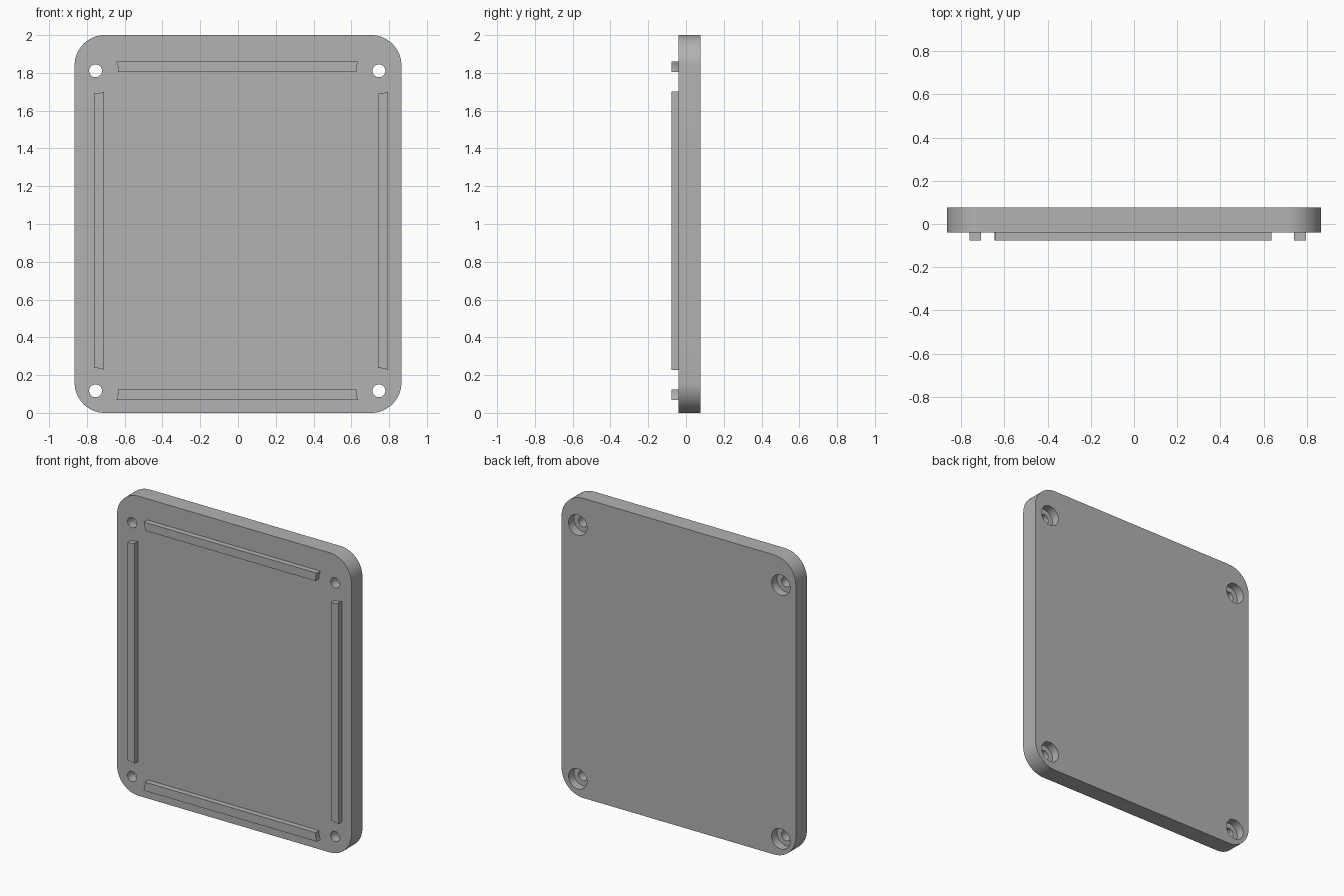
import bpy
import math
from mathutils import Vector

if "Cube" in bpy.data.objects:
    bpy.data.objects.remove(bpy.data.objects["Cube"], do_unlink=True)

W, H = 0.865, 2.0                               # half width, height
BACK, FACE, RIB = 0.077, -0.04, -0.077          # depth levels along y
CORNER, HOLE, BORE, CLEAR = 0.16, 0.034, 0.068, 0.12
LEFT_X, RIGHT_X, LOW_Z, HIGH_Z = 0.746, -0.754, 0.117, 1.811
HOLES = [(x, z) for x in (LEFT_X, RIGHT_X) for z in (LOW_Z, HIGH_Z)]

grey = bpy.data.materials.new("plain grey")
grey.use_nodes = True
colour = (0.445, 0.445, 0.445, 1)
grey.diffuse_color = colour
grey.node_tree.nodes["Principled BSDF"].inputs["Base Color"].default_value = colour


def arc(cx, cz, r, start, sweep, n):
    return [(cx + r * math.cos(start + sweep * i / n),
             cz + r * math.sin(start + sweep * i / n)) for i in range(n + 1)]


def prism(name, outline, y0, y1):
    """Extrude a counter-clockwise (x, z) outline from y0 (front) to y1."""
    n = len(outline)
    verts = [(x, y, z) for y in (y0, y1) for x, z in outline]
    faces = [list(range(n)), list(range(2 * n - 1, n - 1, -1))]
    faces += [[i, i + n, (i + 1) % n + n, (i + 1) % n] for i in range(n)]
    mesh = bpy.data.meshes.new(name)
    mesh.from_pydata(verts, [], faces)
    mesh.materials.append(grey)
    obj = bpy.data.objects.new(name, mesh)
    bpy.context.collection.objects.link(obj)
    return obj


def smooth(obj):
    bpy.ops.object.select_all(action="DESELECT")
    obj.select_set(True)
    bpy.context.view_layer.objects.active = obj
    bpy.ops.object.shade_smooth_by_angle(angle=math.radians(30))


# Rounded cover plate
outline = []
corners = [(1, 1), (-1, 1), (-1, -1), (1, -1)]
for k, (sx, sz) in enumerate(corners):
    outline += arc(sx * (W - CORNER), H / 2 + sz * (H / 2 - CORNER),
                   CORNER, k * math.pi / 2, math.pi / 2, 16)
plate = prism("cover_plate", outline, FACE, BACK)

# Screw holes with wider counterbores from the back
cutters = []
for label, r, y0, y1 in (("hole", HOLE, -0.1, 0.05), ("bore", BORE, 0.02, 0.1)):
    for x, z in HOLES:
        cutter = prism(label + "_cutter", arc(x, z, r, 0, math.tau, 40)[:-1], y0, y1)
        cutter.hide_render = True
        mod = plate.modifiers.new("cut " + label, "BOOLEAN")
        mod.operation, mod.solver, mod.object = "DIFFERENCE", "EXACT", cutter
        cutters.append(cutter)
bpy.context.view_layer.objects.active = plate
plate.select_set(True)
for mod in list(plate.modifiers):
    bpy.ops.object.modifier_apply(modifier=mod.name)
for cutter in cutters:
    bpy.data.objects.remove(cutter, do_unlink=True)
smooth(plate)


# Locating ribs, their ends curved around the screw holes
def rib(name, axis, low, high, line, start, end):
    """Rib between two holes at start and end on a common line."""
    steps = [low + (high - low) * i / 6 for i in range(7)]
    gap = [math.sqrt(CLEAR ** 2 - (s - line) ** 2) for s in steps]
    pts = [(start + g, s) for g, s in zip(gap, steps)][::-1]
    pts += [(end - g, s) for g, s in zip(gap, steps)]
    if axis == "z":
        pts = [(s, t) for t, s in reversed(pts)]
    smooth(prism(name, pts, RIB, FACE + 0.001))


rib("top_rib", "x", 1.804, 1.859, HIGH_Z, RIGHT_X, LEFT_X)
rib("bottom_rib", "x", 0.067, 0.125, LOW_Z, RIGHT_X, LEFT_X)
rib("right_rib", "z", -0.762, -0.709, RIGHT_X, LOW_Z, HIGH_Z)
rib("left_rib", "z", 0.741, 0.795, LEFT_X, LOW_Z, HIGH_Z)
